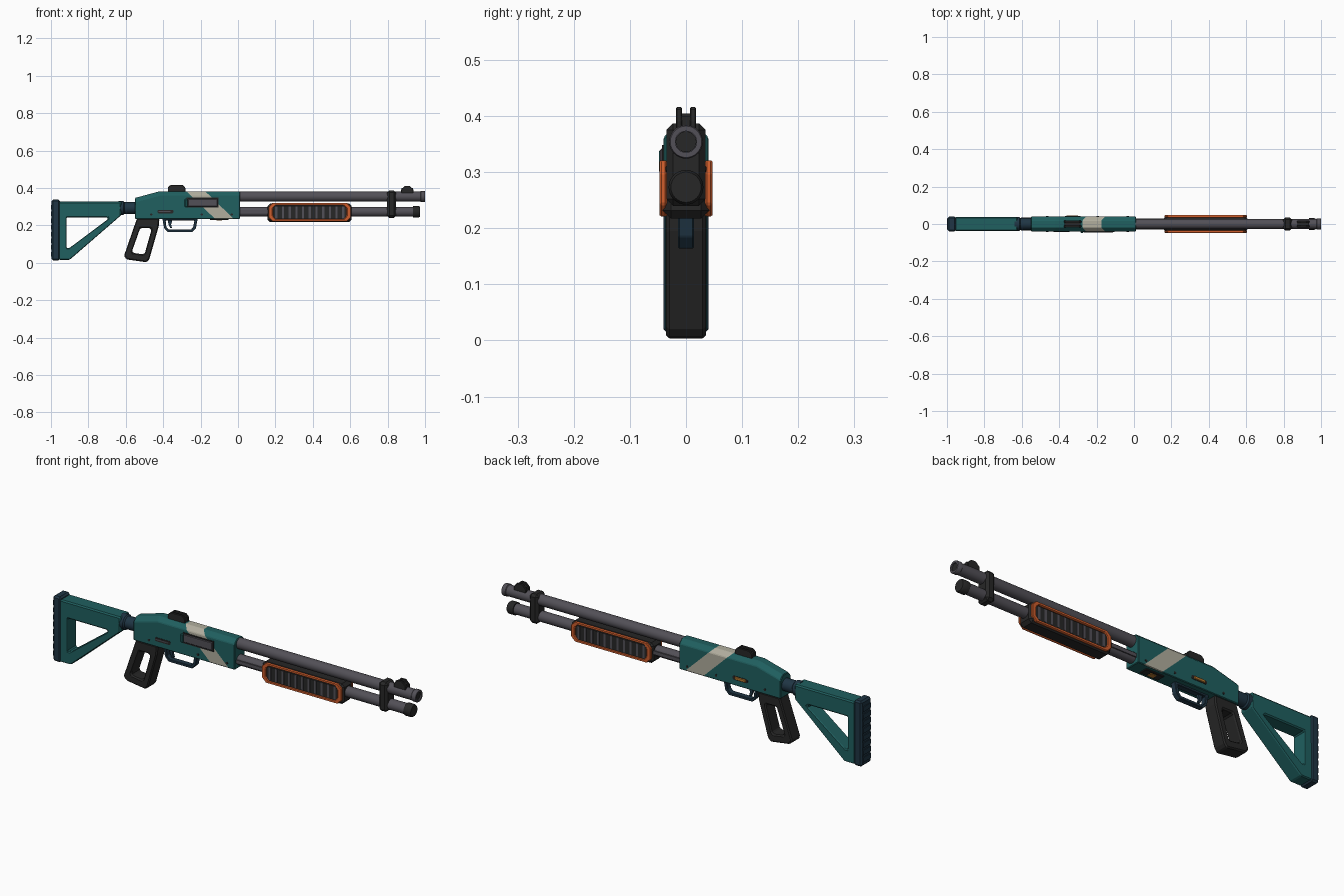
import bpy, bmesh, math
from mathutils import Vector

cube = bpy.data.objects.get("Cube")
if cube:
    bpy.data.objects.remove(cube, do_unlink=True)


def material(name, r, g, b):
    m = bpy.data.materials.new(name)
    m.use_nodes = True
    m.diffuse_color = (r, g, b, 1)
    m.node_tree.nodes["Principled BSDF"].inputs["Base Color"].default_value = (r, g, b, 1)
    return m


TEAL = material("teal paint", 0.014, 0.115, 0.115)
NAVY = material("dark navy", 0.014, 0.036, 0.058)
METAL = material("gunmetal grey", 0.085, 0.08, 0.095)
BLACK = material("black polymer", 0.02, 0.02, 0.02)
ORANGE = material("orange trim", 0.62, 0.11, 0.025)
BEIGE = material("beige stripe", 0.44, 0.42, 0.34)
AMBER = material("amber button", 0.5, 0.2, 0.03)


def finish(name, bm, mats, bevel=0.0, smooth=False):
    bmesh.ops.recalc_face_normals(bm, faces=bm.faces[:])
    me = bpy.data.meshes.new(name)
    bm.to_mesh(me)
    bm.free()
    for m in mats:
        me.materials.append(m)
    ob = bpy.data.objects.new(name, me)
    bpy.context.collection.objects.link(ob)
    if smooth:
        for p in me.polygons:
            p.use_smooth = True
        me.set_sharp_from_angle(angle=math.radians(35))
    if bevel:
        mod = ob.modifiers.new("edge bevel", 'BEVEL')
        mod.width = bevel
        mod.segments = 1
        mod.limit_method = 'ANGLE'
    return ob


def prism_mesh(points, y0, y1):
    """Side profile (x, z) extruded across y."""
    bm = bmesh.new()
    face = bm.faces.new([bm.verts.new((x, y0, z)) for x, z in points])
    out = bmesh.ops.extrude_face_region(bm, geom=[face])
    verts = [v for v in out["geom"] if isinstance(v, bmesh.types.BMVert)]
    bmesh.ops.translate(bm, verts=verts, vec=(0, y1 - y0, 0))
    return bm


def prism(name, points, y0, y1, mat, bevel=0.0):
    return finish(name, prism_mesh(points, y0, y1), [mat], bevel)


def box(name, x0, x1, y0, y1, z0, z1, mat, bevel=0.0):
    return prism(name, [(x0, z0), (x1, z0), (x1, z1), (x0, z1)], y0, y1, mat, bevel)


def frame(name, outer, inner, y0, y1, mat, bevel=0.0):
    """Flat ring between two matching side profiles."""
    bm = bmesh.new()
    loops = [[bm.verts.new((x, y, z)) for x, z in pts]
             for pts, y in ((outer, y0), (inner, y0), (inner, y1), (outer, y1))]
    n = len(outer)
    for k in range(4):
        a, b = loops[k], loops[(k + 1) % 4]
        for i in range(n):
            j = (i + 1) % n
            bm.faces.new((a[i], a[j], b[j], b[i]))
    return finish(name, bm, [mat], bevel)


def lathe(name, profile, z, mat, y=0.0, sides=32):
    """Profile of (x, radius) turned round the long axis."""
    bm = bmesh.new()
    vs = [bm.verts.new((x, 0, r)) for x, r in profile]
    edges = [bm.edges.new(pair) for pair in zip(vs, vs[1:])]
    bmesh.ops.spin(bm, geom=vs + edges, cent=(0, 0, 0), axis=(1, 0, 0),
                   angle=math.tau, steps=sides, use_duplicate=False)
    bmesh.ops.remove_doubles(bm, verts=bm.verts[:], dist=1e-5)
    bmesh.ops.translate(bm, verts=bm.verts[:], vec=(0, y, z))
    return finish(name, bm, [mat], smooth=True)


def octagon(x0, x1, z0, z1, c):
    return [(x0 + c, z0), (x1 - c, z0), (x1, z0 + c), (x1, z1 - c),
            (x1 - c, z1), (x0 + c, z1), (x0, z1 - c), (x0, z0 + c)]


# Receiver: chamfered top, slanted stripe cut into its faces
bm = prism_mesh([(-0.55, 0.235), (0.01, 0.235), (0.01, 0.382), (-0.42, 0.382),
                 (-0.55, 0.347)], -0.04, 0.04)
top = [e for e in bm.edges if all(v.co.z > 0.34 for v in e.verts)
       and abs(e.verts[0].co.y - e.verts[1].co.y) < 0.01]
bmesh.ops.bevel(bm, geom=top, offset=0.02, segments=1, affect='EDGES')
slant = Vector((0.145, 0, 0.15)).normalized()
edges_x = (-0.275, -0.175)
for x in edges_x:
    bmesh.ops.bisect_plane(bm, geom=bm.verts[:] + bm.edges[:] + bm.faces[:],
                           plane_co=(x, 0, 0.382), plane_no=slant)
for f in bm.faces:
    c = f.calc_center_median()
    d = [(c - Vector((x, 0, 0.382))).dot(slant) for x in edges_x]
    f.material_index = int(d[0] > 0 > d[1] and c.z > 0.24)
finish("receiver", bm, [TEAL, BEIGE], 0.003)

# Ejection port, bolt and shell deflector
box("ejection_port", -0.275, -0.105, -0.043, -0.036, 0.295, 0.348, BLACK)
box("bolt", -0.268, -0.11, -0.046, -0.036, 0.301, 0.342, METAL, 0.003)
prism("shell_deflector", [(-0.285, 0.298), (-0.27, 0.298), (-0.27, 0.34), (-0.285, 0.34)],
      -0.048, -0.036, TEAL, 0.003)

# Side slots, button, pins and loading gate
for s, x in ((-1, -0.43), (1, -0.37)):
    side = "left" if s > 0 else "right"
    y0, y1 = sorted((s * 0.036, s * 0.0415))
    prism(side + "_slot", octagon(x, x + 0.085, 0.264, 0.283, 0.005), y0, y1, BLACK)
    for px in (-0.47, -0.2, -0.04):
        prism(side + "_pin", octagon(px, px + 0.012, 0.252, 0.264, 0.0035), y0, y1, BLACK)
box("release_button", -0.36, -0.3, 0.036, 0.046, 0.267, 0.281, AMBER, 0.002)
box("trim_strip", -0.425, -0.36, -0.0435, -0.036, 0.271, 0.277, METAL)
box("loading_gate", -0.15, -0.05, -0.022, 0.022, 0.229, 0.24, BLACK, 0.002)
box("loading_gate_tab", -0.115, -0.085, -0.012, 0.012, 0.226, 0.236, AMBER)

# Barrel, magazine tube and their end fittings
lathe("barrel", [(0, 0.0), (0, 0.027), (0.975, 0.027), (0.978, 0.03), (0.997, 0.03),
                 (1.0, 0.028), (1.0, 0.019), (0.94, 0.019), (0.94, 0.0)], 0.354, METAL)
lathe("bore", [(0.945, 0.0), (0.945, 0.0185), (0.994, 0.0185), (0.994, 0.0)], 0.354, BLACK)
lathe("magazine_tube", [(0, 0.0), (0, 0.026), (0.95, 0.026), (0.95, 0.0)], 0.273, METAL)
lathe("magazine_cap", [(0.935, 0.0), (0.935, 0.031), (0.965, 0.031), (0.972, 0.027),
                       (0.972, 0.0)], 0.273, BLACK)
for s in (-1, 1):
    y0, y1 = sorted((s * 0.022, s * 0.03))
    box("action_bar", 0.0, 0.2, y0, y1, 0.264, 0.282, METAL)

# Clamp joining barrel and tube
box("barrel_clamp", 0.797, 0.845, -0.035, 0.035, 0.24, 0.387, BLACK, 0.012)


# Sights: low base with two ears
def sight(name, x0, x1, z0, z1, cut):
    prof = [(x0, z0), (x1, z0), (x1, z1 - cut), (x1 - cut, z1), (x0 + cut, z1), (x0, z1 - cut)]
    for s in (-1, 1):
        y0, y1 = sorted((s * 0.007, s * 0.018))
        prism(name + "_ear", prof, y0, y1, BLACK, 0.002)
    box(name + "_base", x0 + 0.003, x1 - 0.003, -0.008, 0.008, z0, z1 - 0.012, BLACK)


sight("rear_sight", -0.375, -0.282, 0.375, 0.416, 0.014)
sight("front_sight", 0.872, 0.938, 0.365, 0.412, 0.02)

# Pump grip with trimmed side panels and ridges
box("pump_grip", 0.157, 0.608, -0.042, 0.042, 0.217, 0.318, BLACK, 0.015)
outer = octagon(0.163, 0.604, 0.221, 0.321, 0.022)
inner = octagon(0.186, 0.581, 0.234, 0.308, 0.016)
for s in (-1, 1):
    y0, y1 = sorted((s * 0.034, s * 0.047))
    frame("pump_trim", outer, inner, y0, y1, ORANGE, 0.003)
    r0, r1 = sorted((s * 0.036, s * 0.0435))
    for i in range(11):
        x = 0.199 + i * 0.0358
        box("pump_ridge", x, x + 0.012, r0, r1, 0.238, 0.302, METAL)

# Pistol grip, hollow in the middle
frame("pistol_grip",
      [(-0.54, 0.238), (-0.42, 0.238), (-0.424, 0.195), (-0.474, 0.02), (-0.488, 0.003),
       (-0.595, 0.018), (-0.61, 0.036)],
      [(-0.523, 0.185), (-0.468, 0.185), (-0.464, 0.172), (-0.497, 0.055), (-0.507, 0.045),
       (-0.56, 0.053), (-0.566, 0.064)], -0.036, 0.036, BLACK, 0.009)

# Trigger guard and trigger
frame("trigger_guard",
      [(-0.405, 0.24), (-0.215, 0.24), (-0.225, 0.185), (-0.245, 0.164), (-0.375, 0.164),
       (-0.395, 0.185)],
      [(-0.387, 0.226), (-0.233, 0.226), (-0.24, 0.19), (-0.252, 0.177), (-0.37, 0.177),
       (-0.383, 0.19)], -0.014, 0.014, NAVY, 0.002)
prism("trigger", [(-0.375, 0.23), (-0.35, 0.23), (-0.358, 0.205), (-0.352, 0.185),
                  (-0.362, 0.185), (-0.372, 0.205)], -0.006, 0.006, NAVY)

# Stock: connector, triangular frame and ridged butt pad
lathe("stock_connector", [(-0.64, 0.0), (-0.64, 0.037), (-0.612, 0.037), (-0.606, 0.031),
                          (-0.54, 0.031), (-0.54, 0.0)], 0.293, NAVY)
frame("stock",
      [(-0.957, 0.327), (-0.624, 0.327), (-0.624, 0.255), (-0.90, 0.016), (-0.957, 0.016)],
      [(-0.917, 0.243), (-0.70, 0.243), (-0.694, 0.234), (-0.903, 0.078), (-0.917, 0.078)],
      -0.037, 0.037, TEAL, 0.008)
box("butt_pad", -0.996, -0.953, -0.04, 0.04, 0.012, 0.338, NAVY, 0.008)
for i in range(8):
    z = 0.034 + i * 0.036
    box("butt_pad_ridge", -1.0, -0.99, -0.03, 0.03, z, z + 0.024, NAVY)
